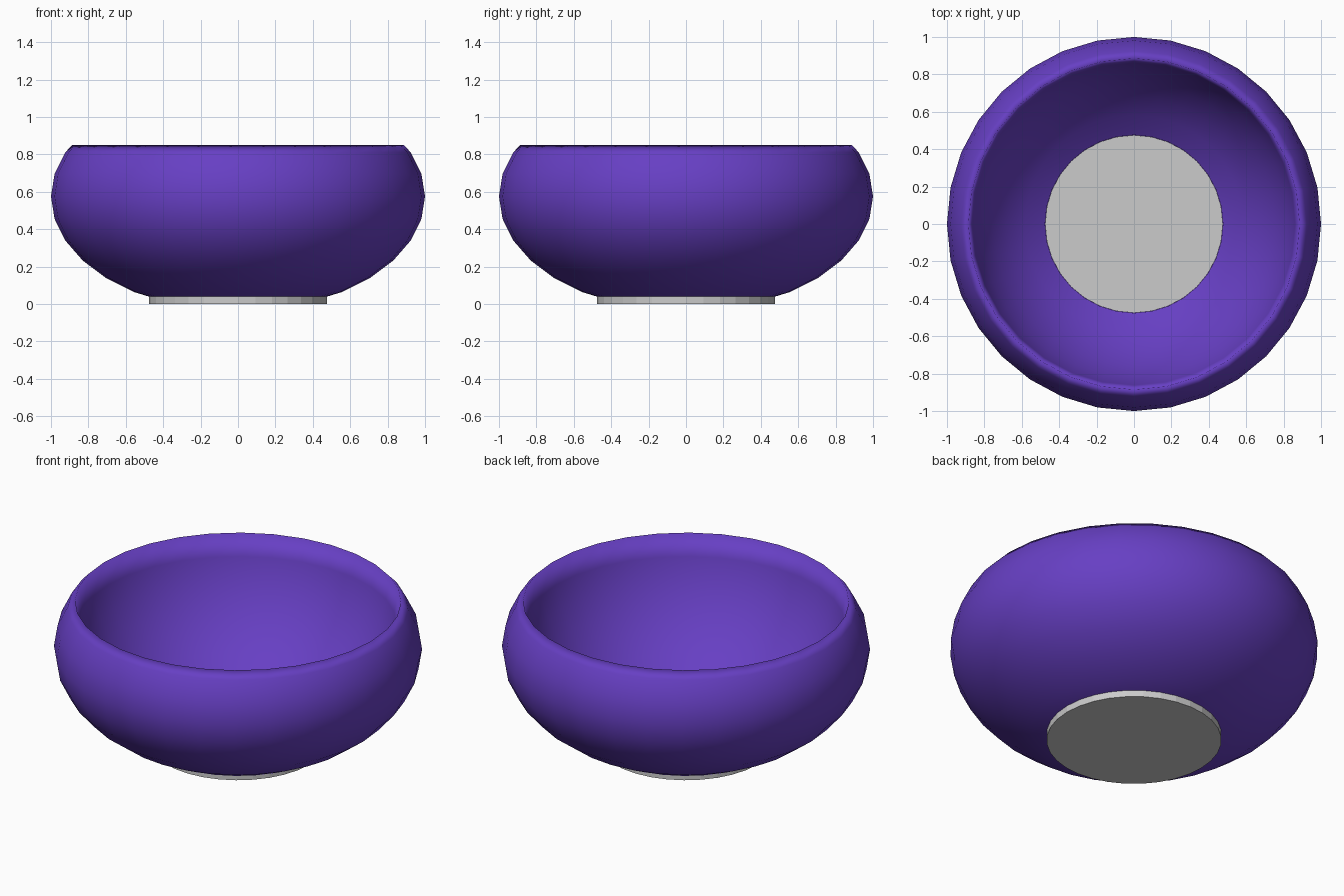
import bpy, bmesh, math

if "Cube" in bpy.data.objects:
    bpy.data.objects.remove(bpy.data.objects["Cube"])

SIDES = 32
CENTRE_Z, HALF_H = 0.575, 0.615       # flattened sphere of the outer wall
HOLLOW_Z, HOLLOW_R = 0.942, 0.89      # round hollow scooped out of it
FOOT_R, FOOT_TOP = 0.475, 0.19


def lathe(name, profile, color=None, caps=False):
    """Revolve (radius, z) points around the z axis."""
    bm = bmesh.new()
    rings = []
    for i in range(SIDES):
        a = 2 * math.pi * i / SIDES
        rings.append([bm.verts.new((r * math.cos(a), r * math.sin(a), z)) for r, z in profile])
    for i in range(SIDES):
        a, b = rings[i], rings[(i + 1) % SIDES]
        for j in range(len(profile) - 1):
            bm.faces.new((a[j], b[j], b[j + 1], a[j + 1]))
    if caps:
        bm.faces.new([r[0] for r in rings][::-1])
        bm.faces.new([r[-1] for r in rings])
    mesh = bpy.data.meshes.new(name)
    bm.to_mesh(mesh)
    bm.free()
    obj = bpy.data.objects.new(name, mesh)
    bpy.context.collection.objects.link(obj)
    if color:
        mat = bpy.data.materials.new(name + "_color")
        mat.diffuse_color = color
        mat.use_nodes = True
        mat.node_tree.nodes["Principled BSDF"].inputs["Base Color"].default_value = mat.diffuse_color
        mesh.materials.append(mat)
    return obj


def arc(radius, half_height, z, start, end, steps):
    """Points along a sphere's outline between two latitudes in degrees."""
    angles = [math.radians(start + (end - start) * s / steps) for s in range(steps + 1)]
    return [(radius * math.cos(a), z + half_height * math.sin(a)) for a in angles]


# Bowl: outer wall up to the rim, then the thick-bottomed hollow down to the foot
outer = [(FOOT_R, 0.039)] + arc(1, HALF_H, CENTRE_Z, -56.25, 22.5, 7)
inner = arc(HOLLOW_R, HOLLOW_R, HOLLOW_Z, -5.9, -57.7, 6)
bowl = lathe("bowl", outer + inner, (0.135, 0.05, 0.55, 1))
bowl.data.shade_smooth()

# Foot: plug through the bottom of the bowl, forming its flat floor
foot = lathe("foot_disc", [(FOOT_R, 0.0), (FOOT_R, FOOT_TOP)], caps=True)
